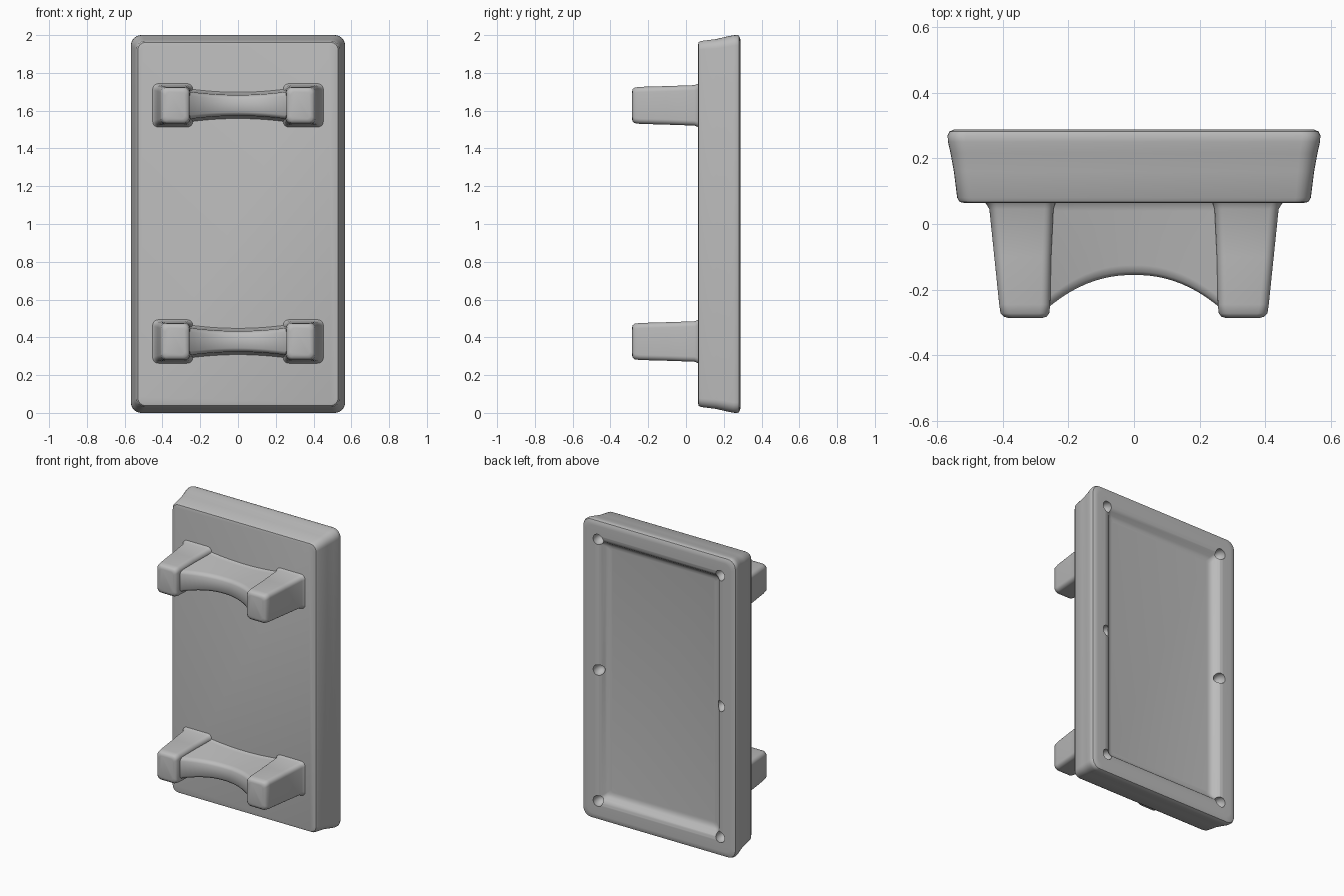
import bpy, bmesh, math
from mathutils import Vector

if "Cube" in bpy.data.objects:
    bpy.data.objects.remove(bpy.data.objects["Cube"], do_unlink=True)

grey = bpy.data.materials.new("plain grey")
grey.diffuse_color = (0.5, 0.5, 0.5, 1)
grey.use_nodes = True
bsdf = grey.node_tree.nodes["Principled BSDF"]
bsdf.inputs["Base Color"].default_value = (0.5, 0.5, 0.5, 1)
bsdf.inputs["Roughness"].default_value = 0.6


def rounded_ring(y, cx, cz, hw, hh, r, steps=6):
    """Rounded rectangle in the xz plane at depth y."""
    pts = []
    for k, (sx, sz) in enumerate([(1, 1), (-1, 1), (-1, -1), (1, -1)]):
        for i in range(steps + 1):
            a = math.pi / 2 * (k + i / steps)
            pts.append(Vector((cx + sx * (hw - r) + r * math.cos(a), y,
                               cz + sz * (hh - r) + r * math.sin(a))))
    return pts


def loft(name, rings):
    """Skin a list of equal-length rings and cap both ends."""
    bm = bmesh.new()
    loops = [[bm.verts.new(p) for p in ring] for ring in rings]
    n = len(loops[0])
    for a, b in zip(loops, loops[1:]):
        for i in range(n):
            bm.faces.new((a[i], a[(i + 1) % n], b[(i + 1) % n], b[i]))
    bm.faces.new(loops[0])
    bm.faces.new(loops[-1])
    bmesh.ops.recalc_face_normals(bm, faces=bm.faces)
    mesh = bpy.data.meshes.new(name)
    bm.to_mesh(mesh)
    bm.free()
    mesh.materials.append(grey)
    obj = bpy.data.objects.new(name, mesh)
    bpy.context.collection.objects.link(obj)
    return obj


def activate(obj):
    bpy.ops.object.select_all(action='DESELECT')
    obj.select_set(True)
    bpy.context.view_layer.objects.active = obj


def smooth(obj, angle=40):
    activate(obj)
    bpy.ops.object.shade_smooth_by_angle(angle=math.radians(angle))


# Table body: flared tray with a rounded rail and a sunken bed
# each entry: depth y, half width, half length, corner radius
body_profile = [
    (0.064, 0.515, 0.950, 0.035), (0.067, 0.530, 0.962, 0.042),
    (0.080, 0.538, 0.969, 0.045), (0.160, 0.548, 0.979, 0.050),
    (0.215, 0.558, 0.992, 0.055), (0.250, 0.566, 0.999, 0.055),
    (0.270, 0.567, 1.000, 0.055), (0.281, 0.562, 0.996, 0.055),
    (0.287, 0.548, 0.982, 0.050), (0.288, 0.530, 0.964, 0.045),
    (0.287, 0.470, 0.900, 0.035), (0.282, 0.448, 0.878, 0.030),
    (0.270, 0.432, 0.862, 0.025), (0.252, 0.418, 0.848, 0.022),
    (0.243, 0.402, 0.832, 0.020), (0.240, 0.385, 0.815, 0.020)]
body = loft("table_body", [rounded_ring(y, 0, 1, w, h, r)
                           for y, w, h, r in body_profile])

# Six pockets scooped out of the rail
bm = bmesh.new()
for sx in (-1, 1):
    for z in (0.125, 1.0, 1.875):
        ball = bmesh.ops.create_uvsphere(bm, u_segments=16, v_segments=10, radius=0.036)
        bmesh.ops.scale(bm, verts=ball["verts"], vec=(1, 1.4, 1))
        bmesh.ops.translate(bm, verts=ball["verts"], vec=(sx * 0.452, 0.275, z))
mesh = bpy.data.meshes.new("pocket_cutter")
bm.to_mesh(mesh)
bm.free()
mesh.materials.append(grey)
cutter = bpy.data.objects.new("pocket_cutter", mesh)
cutter.hide_render = True
bpy.context.collection.objects.link(cutter)
mod = body.modifiers.new("pockets", 'BOOLEAN')
mod.operation = 'DIFFERENCE'
mod.solver = 'EXACT'
mod.object = cutter
activate(body)
bpy.ops.object.modifier_apply(modifier=mod.name)
bpy.data.objects.remove(cutter, do_unlink=True)
smooth(body)

# Leg profile: depth y, inner x, outer x, half height, corner radius
leg_profile = [
    (0.075, 0.235, 0.462, 0.122, 0.030), (0.062, 0.240, 0.450, 0.114, 0.030),
    (0.045, 0.245, 0.440, 0.107, 0.028), (-0.100, 0.252, 0.425, 0.102, 0.028),
    (-0.245, 0.255, 0.410, 0.098, 0.028), (-0.272, 0.258, 0.406, 0.094, 0.028),
    (-0.282, 0.266, 0.396, 0.086, 0.026), (-0.286, 0.280, 0.382, 0.072, 0.020)]


def arch_section(x, cz):
    """Cross-section of the arched panel between two legs."""
    u = abs(x) / 0.29
    edge = -0.155 - 0.125 * u ** 2.2
    t = 0.055 + 0.022 * u ** 2
    half = [(0.075, t + 0.022), (0.060, t + 0.012), (0.040, t + 0.006),
            (edge + 0.030, t), (edge + 0.010, t - 0.006), (edge, t - 0.020)]
    side = [Vector((x, y, cz + h)) for y, h in half]
    return side + [Vector((x, y, cz - h)) for y, h in reversed(half)]


for end, cz in (("lower", 0.378), ("upper", 1.628)):
    for side, s in (("left", 1), ("right", -1)):
        leg = loft(f"{end}_{side}_leg",
                   [rounded_ring(y, s * (a + b) / 2, cz, (b - a) / 2, h, r)
                    for y, a, b, h, r in leg_profile])
        smooth(leg, 50)
    arch = loft(f"{end}_arch_panel",
                [arch_section(-0.29 + 0.58 * i / 24, cz) for i in range(25)])
    smooth(arch, 50)
